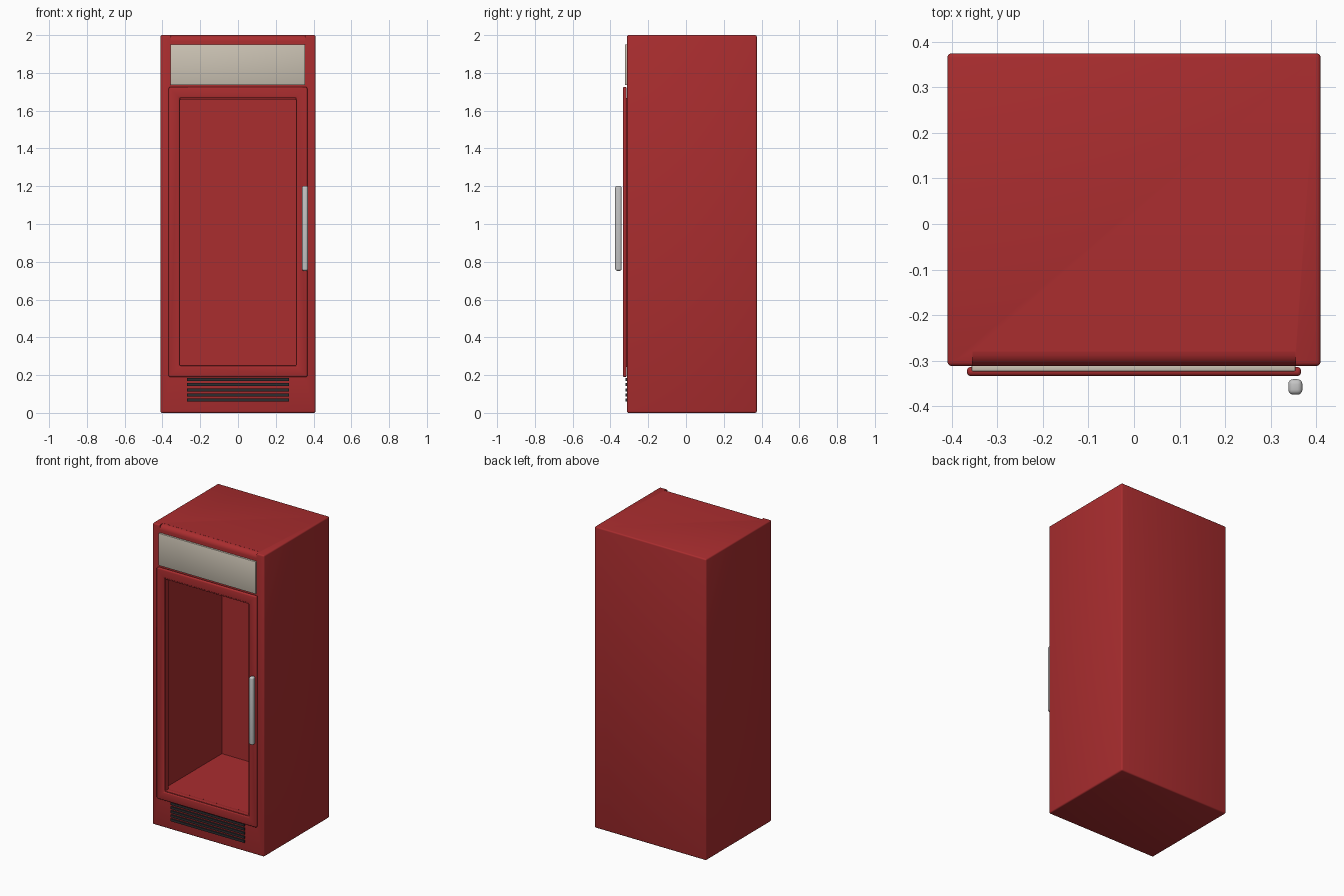
import bpy, bmesh, math
from mathutils import Vector

if "Cube" in bpy.data.objects:
    bpy.data.objects.remove(bpy.data.objects["Cube"])


def material(name, rgb):
    m = bpy.data.materials.new(name)
    m.diffuse_color = (*rgb, 1.0)
    m.use_nodes = True
    m.node_tree.nodes["Principled BSDF"].inputs["Base Color"].default_value = m.diffuse_color
    return m


RED = material("red_enamel", (0.40, 0.026, 0.028))
CREAM = material("cream_panel", (0.60, 0.545, 0.455))
STEEL = material("light_steel", (0.56, 0.56, 0.56))
DARK = material("dark_vent", (0.025, 0.026, 0.03))


def box(name, x, y, z, mat):
    """Box from (min, max) ranges."""
    bm = bmesh.new()
    bmesh.ops.create_cube(bm, size=1.0)
    for v in bm.verts:
        v.co = Vector([r[0] if c < 0 else r[1] for c, r in zip(v.co, (x, y, z))])
    me = bpy.data.meshes.new(name)
    bm.to_mesh(me)
    bm.free()
    ob = bpy.data.objects.new(name, me)
    bpy.context.collection.objects.link(ob)
    me.materials.append(mat)
    return ob


def activate(ob):
    bpy.ops.object.select_all(action='DESELECT')
    ob.select_set(True)
    bpy.context.view_layer.objects.active = ob


def bevel(ob, width, segments=3):
    activate(ob)
    m = ob.modifiers.new("bevel", 'BEVEL')
    m.width, m.segments, m.limit_method = width, segments, 'ANGLE'
    bpy.ops.object.modifier_apply(modifier=m.name)


def cut(ob, cutter):
    activate(ob)
    m = ob.modifiers.new("cut", 'BOOLEAN')
    m.operation, m.solver, m.object = 'DIFFERENCE', 'EXACT', cutter
    bpy.ops.object.modifier_apply(modifier=m.name)
    bpy.data.objects.remove(cutter, do_unlink=True)


def smooth(ob):
    activate(ob)
    bpy.ops.object.shade_smooth_by_angle(angle=math.radians(35))


def frame(name, x, y, z, border, mat, width):
    """Rectangular ring with rounded edges."""
    ob = box(name, x, y, z, mat)
    cut(ob, box("cutter", (x[0] + border, x[1] - border), (y[0] - 0.1, y[1] + 0.1),
                (z[0] + border, z[1] - border), mat))
    bevel(ob, width)
    smooth(ob)
    return ob


# cabinet: rounded outer box, hollow interior
cabinet = box("cabinet", (-0.41, 0.41), (-0.312, 0.375), (0, 2), RED)
bevel(cabinet, 0.009)
cut(cabinet, box("cutter", (-0.335, 0.335), (-0.5, 0.31), (0.25, 1.68), RED))

# larger rounded edge along the top front, between the corner ears
r = 0.032
profile = [(-0.36, 2.05), (-0.312 + r, 2.05)]
for i in range(7):
    a = math.radians(90 + 15 * i)
    profile.append((-0.312 + r + r * math.cos(a), 1.9995 - r + r * math.sin(a)))
profile.append((-0.36, 1.9995 - r))
bm = bmesh.new()
f = bm.faces.new([bm.verts.new((-0.355, y, z)) for y, z in profile])
ext = bmesh.ops.extrude_face_region(bm, geom=[f])
for v in ext["geom"]:
    if isinstance(v, bmesh.types.BMVert):
        v.co.x = 0.355
bmesh.ops.recalc_face_normals(bm, faces=bm.faces)
me = bpy.data.meshes.new("cutter")
bm.to_mesh(me)
bm.free()
me.materials.append(RED)
edge_cutter = bpy.data.objects.new("cutter", me)
bpy.context.collection.objects.link(edge_cutter)
cut(cabinet, edge_cutter)
smooth(cabinet)

# door frame and its thin inner lip
frame("door_frame", (-0.367, 0.367), (-0.334, -0.314), (0.19, 1.725), 0.058, RED, 0.008)
frame("door_inner_lip", (-0.316, 0.316), (-0.326, -0.29), (0.243, 1.668), 0.010, RED, 0.002)

# header panel
header = box("header_panel", (-0.357, 0.355), (-0.324, -0.308), (1.735, 1.95), CREAM)
bevel(header, 0.003, 2)
smooth(header)

# vent slats
for i in range(5):
    z = 0.068 + i * 0.0272
    box(f"vent_slat_{i + 1}", (-0.27, 0.27), (-0.321, -0.308), (z - 0.008, z + 0.008), DARK)

# door handle
handle = box("door_handle", (0.339, 0.370), (-0.375, -0.341), (0.752, 1.202), STEEL)
bevel(handle, 0.011, 4)
smooth(handle)
